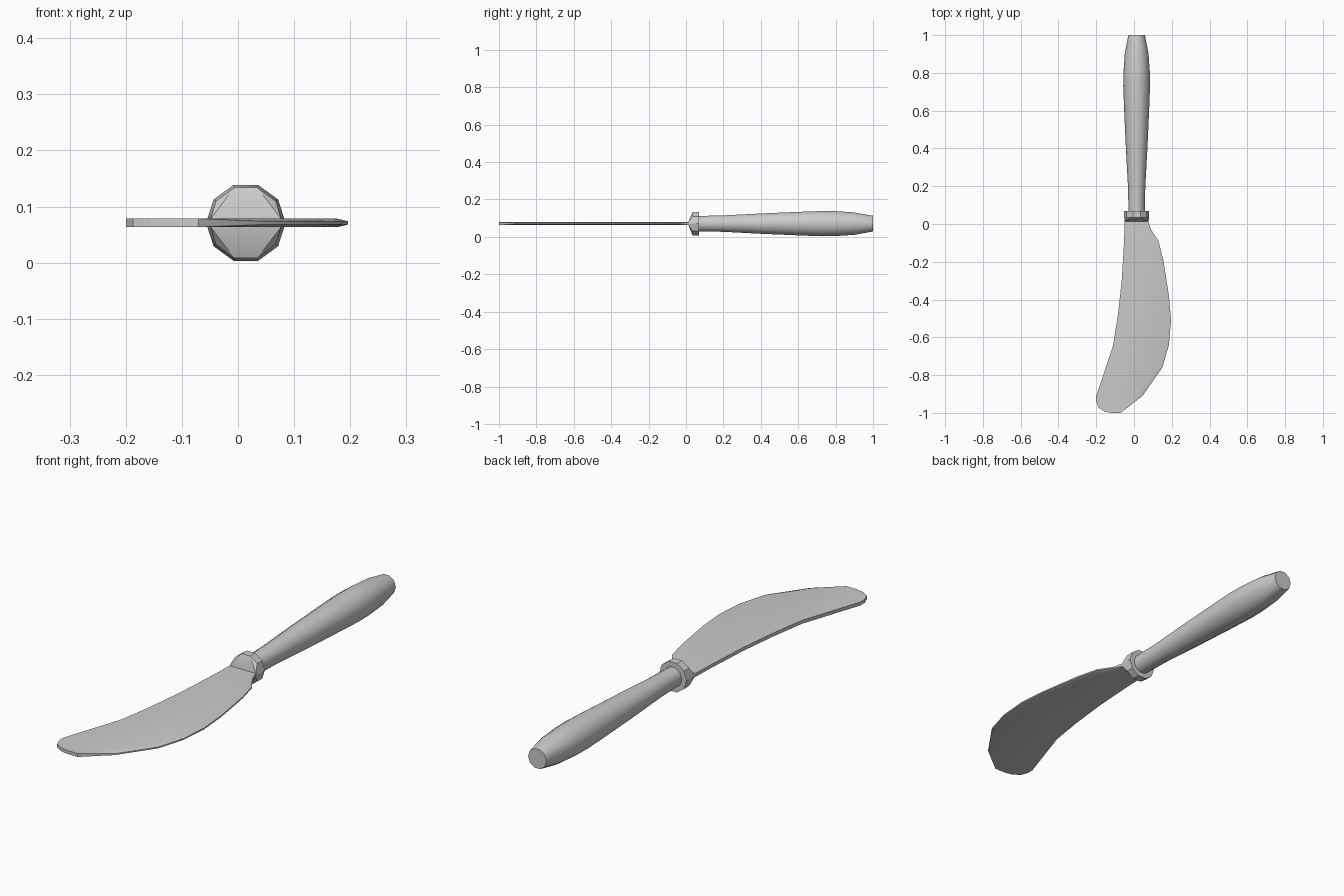
import bpy
import bmesh
from math import cos, sin, pi, radians
from mathutils import Vector

cube = bpy.data.objects.get("Cube")
if cube:
    bpy.data.objects.remove(cube)

AXIS_X, AXIS_Z = 0.014, 0.071
SIDES = 10

steel = bpy.data.materials.new("grey_metal")
steel.use_nodes = True
grey = (0.6, 0.6, 0.6, 1)
steel.diffuse_color = grey
steel.node_tree.nodes["Principled BSDF"].inputs["Base Color"].default_value = grey


def finish(name, bm, angle):
    bmesh.ops.remove_doubles(bm, verts=bm.verts, dist=0.0001)
    bmesh.ops.recalc_face_normals(bm, faces=bm.faces)
    mesh = bpy.data.meshes.new(name)
    bm.to_mesh(mesh)
    bm.free()
    mesh.materials.append(steel)
    obj = bpy.data.objects.new(name, mesh)
    bpy.context.collection.objects.link(obj)
    bpy.ops.object.select_all(action="DESELECT")
    obj.select_set(True)
    bpy.context.view_layer.objects.active = obj
    bpy.ops.object.shade_smooth_by_angle(angle=radians(angle))


def ring(y, r):
    return [(AXIS_X + r * cos(2 * pi * k / SIDES), y,
             AXIS_Z + r * sin(2 * pi * k / SIDES)) for k in range(SIDES)]


def loft(bm, rings):
    loops = [[bm.verts.new(p) for p in points] for points in rings]
    for a, b in zip(loops, loops[1:]):
        for k in range(len(a)):
            n = (k + 1) % len(a)
            bm.faces.new((a[k], a[n], b[n], b[k]))
    bm.faces.new(loops[0])
    bm.faces.new(loops[-1])


# Handle: swelling ten-sided grip with a flat butt
bm = bmesh.new()
grip = [(0.06, 0.043), (0.2, 0.046), (0.4, 0.057), (0.6, 0.066),
        (0.73, 0.071), (0.8, 0.07), (0.9, 0.063), (1.0, 0.044)]
loft(bm, [ring(y, r) for y, r in grip])
finish("handle", bm, 40)

# Bolster: collar that flattens into the blade
bm = bmesh.new()
tip = []
for x, y, z in ring(0.012, 1):
    dx, dz = x - AXIS_X, z - AXIS_Z
    side = 1 if dx > 0 else -1
    lift = 0 if abs(dz) < 0.01 else (0.007 if dz > 0 else -0.007)
    tip.append((AXIS_X + side * 0.063, y, AXIS_Z + lift))
loft(bm, [tip, ring(0.035, 0.066), ring(0.07, 0.066)])
finish("bolster", bm, 25)

# Blade: curved outline, thick spine, bevelled cutting edge
spine = [(0.073, 0.02), (-0.049, 0.02), (-0.053, -0.1), (-0.065, -0.3),
         (-0.085, -0.48), (-0.11, -0.64), (-0.2, -0.91), (-0.2, -0.94),
         (-0.187, -0.973), (-0.155, -0.993), (-0.12, -1.0), (-0.07, -1.0)]
edge = [(0.045, -0.91), (0.15, -0.76), (0.185, -0.64), (0.196, -0.51),
        (0.185, -0.38), (0.155, -0.19), (0.13, -0.09), (0.09, -0.03)]
centre = Vector((0, -0.45))
outline = [(Vector(p), 0) for p in spine] + [(Vector(p), 0.02) for p in edge]

bm = bmesh.new()
levels = [[], [], [], []]
for p, inset in outline:
    inner = p + (centre - p).normalized() * inset
    rim = 0.003 if inset else 0.0075
    for level, q, z in zip(levels, (inner, p, p, inner),
                           (-0.0075, -rim, rim, 0.0075)):
        level.append((q.x, q.y, AXIS_Z + z))
loft(bm, levels)
finish("blade", bm, 20)
